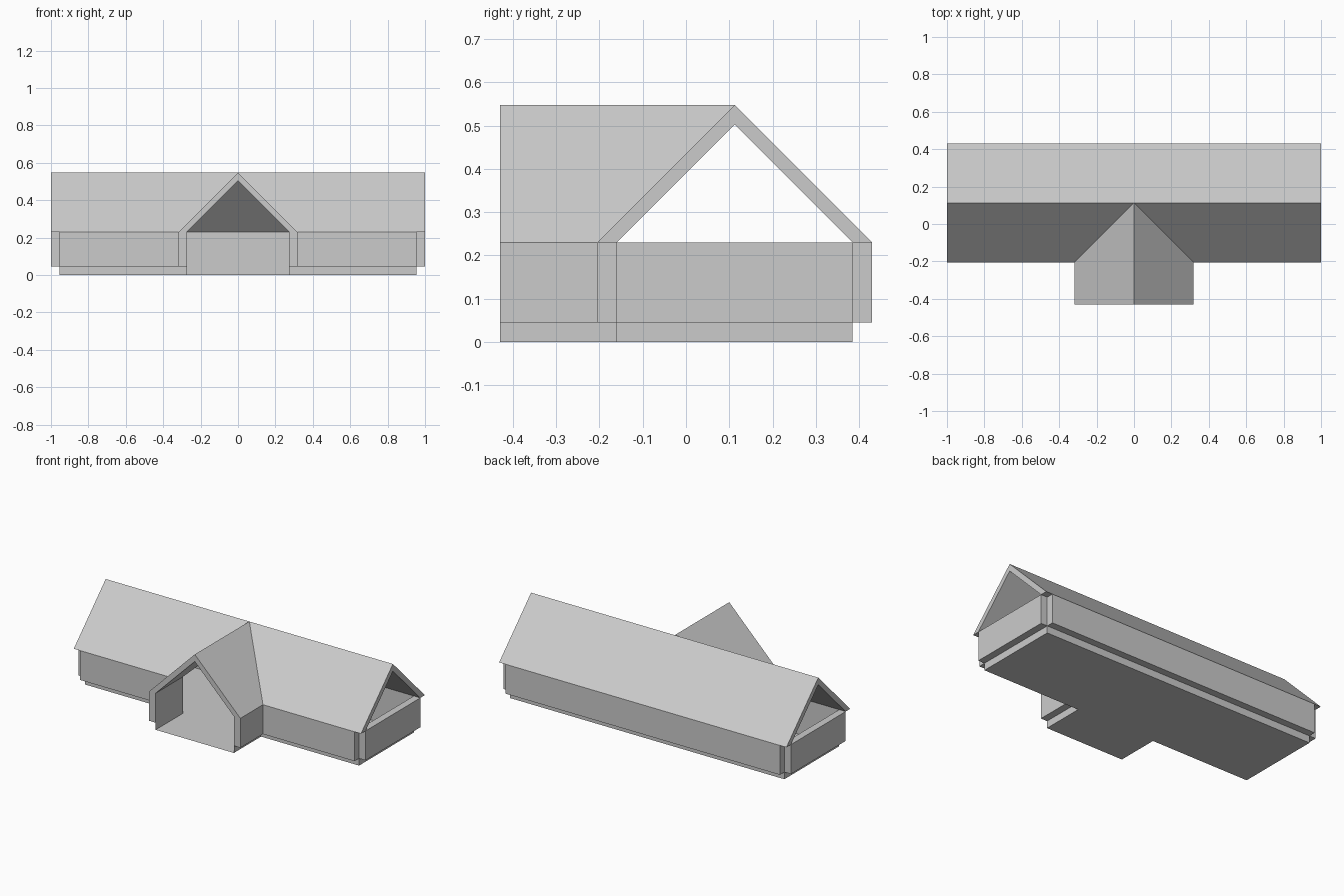
import bpy, bmesh

if "Cube" in bpy.data.objects:
    bpy.data.objects.remove(bpy.data.objects["Cube"])

C, T = 0.1125, 0.045          # ridge line y, shell thickness
OUT, INN = 0.3175, 0.2725     # outer and inner half span
EAVE, FRONT, END = 0.23, -0.43, 1.0
IX = END - T                  # inner wall x


def finish(name, bm, mirror=False):
    me = bpy.data.meshes.new(name)
    bmesh.ops.remove_doubles(bm, verts=bm.verts, dist=1e-5)
    bmesh.ops.recalc_face_normals(bm, faces=bm.faces)
    bm.to_mesh(me)
    bm.free()
    ob = bpy.data.objects.new(name, me)
    bpy.context.collection.objects.link(ob)
    if mirror:
        ob.modifiers.new("mirror", 'MIRROR').use_clip = True
    return ob


def poly(bm, pts):
    bm.faces.new([bm.verts.new(p) for p in pts])


def box(name, x0, x1, y0, y1, z0, z1, mirror=True):
    bm = bmesh.new()
    bmesh.ops.create_cube(bm, size=1)
    for v in bm.verts:
        v.co = (x0 if v.co.x < 0 else x1,
                y0 if v.co.y < 0 else y1,
                z0 if v.co.z < 0 else z1)
    return finish(name, bm, mirror)


# T-shaped roof: left half of outer and inner skins, joined by rims, mirrored
def skin(h):
    z = EAVE + h
    return dict(front_eave=(-END, C - h, EAVE), valley=(-h, C - h, EAVE),
                ridge_end=(-END, C, z), ridge_mid=(0, C, z),
                wing_eave=(-h, FRONT, EAVE), wing_peak=(0, FRONT, z),
                back_eave=(-END, C + h, EAVE), back_mid=(0, C + h, EAVE))


bm = bmesh.new()
outer, inner = skin(OUT), skin(INN)
for s in (outer, inner):
    for keys in (("front_eave", "valley", "ridge_mid", "ridge_end"),
                 ("wing_eave", "wing_peak", "ridge_mid", "valley"),
                 ("ridge_end", "ridge_mid", "back_mid", "back_eave")):
        poly(bm, [s[k] for k in keys])
rim = ["wing_peak", "wing_eave", "valley", "front_eave",
       "ridge_end", "back_eave", "back_mid"]
for a, b in zip(rim, rim[1:]):
    poly(bm, [outer[a], outer[b], inner[b], inner[a]])
finish("roof", bm, True)

# Thin hollow shell: floor and walls, open at the front of the wing
foot = [(-INN, FRONT), (-INN, C - INN), (-IX, C - INN), (-IX, C + INN),
        (IX, C + INN), (IX, C - INN), (INN, C - INN), (INN, FRONT)]
bm = bmesh.new()
poly(bm, [(x, y, 0) for x, y in foot])
for (xa, ya), (xb, yb) in zip(foot, foot[1:]):
    poly(bm, [(xa, ya, 0), (xb, yb, 0), (xb, yb, EAVE), (xa, ya, EAVE)])
finish("floor_and_walls", bm)

# Thick wall panels standing proud of the base
box("end_wall_panel", -END, -IX, C - INN, C + INN, T, EAVE)
box("front_wall_panel", -IX, -INN, C - OUT, C - INN, T, EAVE)
box("wing_wall_panel", -OUT, -INN, FRONT, C - OUT, T, EAVE)
box("back_wall_panel", -IX, IX, C + INN, C + OUT, T, EAVE, False)
